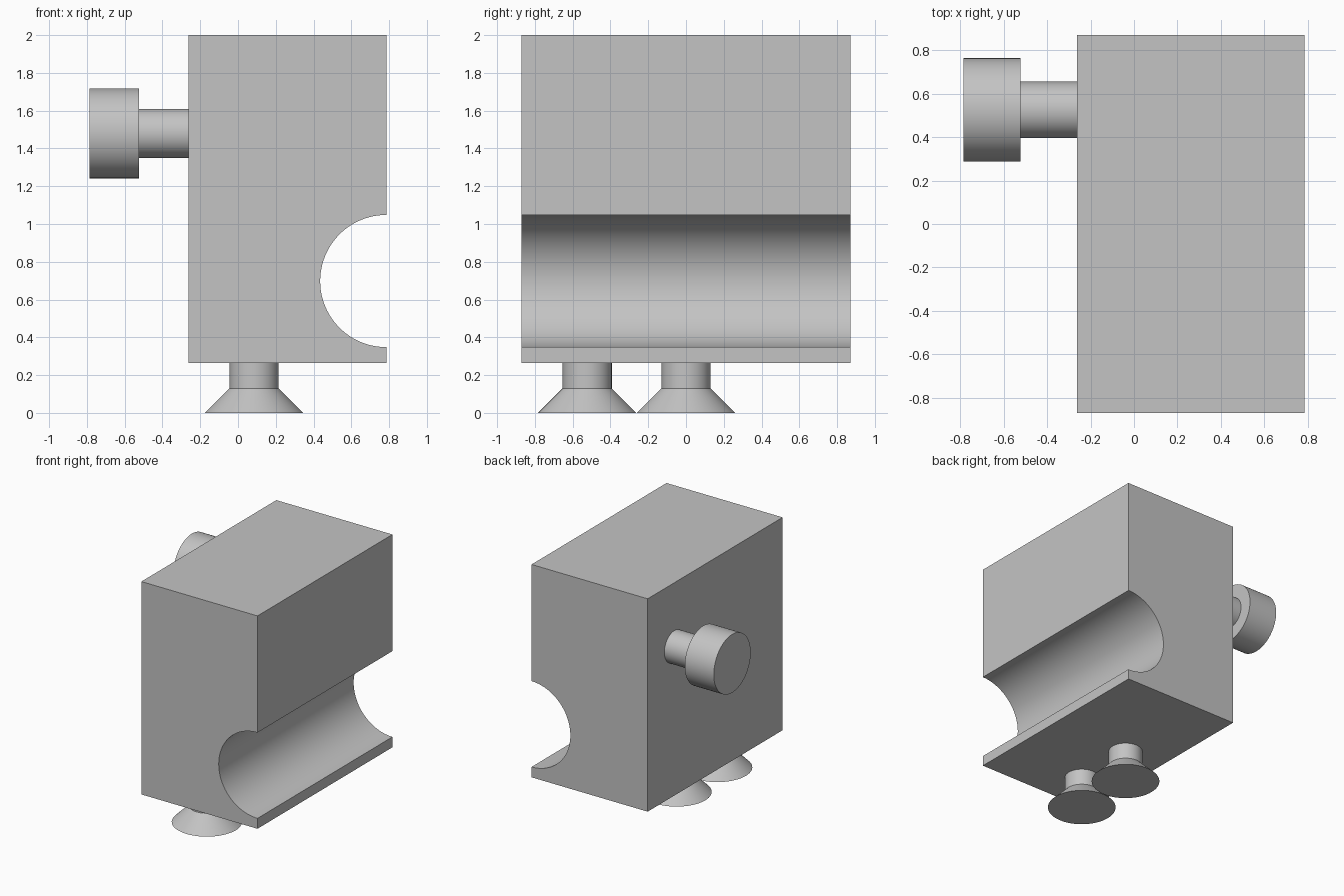
import bpy
import math
import bmesh
from mathutils import Matrix, Vector

cube = bpy.data.objects.get("Cube")
if cube:
    bpy.data.objects.remove(cube, do_unlink=True)

# Single plain grey
grey = bpy.data.materials.new("plain grey")
grey.use_nodes = True
colour = (0.55, 0.55, 0.55, 1)
grey.diffuse_color = colour
grey.node_tree.nodes["Principled BSDF"].inputs["Base Color"].default_value = colour


def finish(bm, name):
    bmesh.ops.recalc_face_normals(bm, faces=bm.faces)
    mesh = bpy.data.meshes.new(name)
    bm.to_mesh(mesh)
    bm.free()
    mesh.materials.append(grey)
    obj = bpy.data.objects.new(name, mesh)
    bpy.context.collection.objects.link(obj)
    bpy.ops.object.select_all(action="DESELECT")
    obj.select_set(True)
    bpy.context.view_layer.objects.active = obj
    bpy.ops.object.shade_smooth_by_angle(angle=math.radians(30))
    return obj


def extrude_y(name, outline, y0, y1):
    """Extrude an x, z outline along y."""
    bm = bmesh.new()
    face = bm.faces.new([bm.verts.new((x, y0, z)) for x, z in outline])
    result = bmesh.ops.extrude_face_region(bm, geom=[face])
    verts = [v for v in result["geom"] if isinstance(v, bmesh.types.BMVert)]
    bmesh.ops.translate(bm, verts=verts, vec=(0, y1 - y0, 0))
    return finish(bm, name)


def turned(name, profile, location, rotation=Matrix(), sides=64):
    """Revolve a radius, height profile around its axis, capping both ends."""
    bm = bmesh.new()
    rings = []
    for r, h in profile:
        angles = [math.tau * i / sides for i in range(sides)]
        rings.append([bm.verts.new((r * math.cos(a), r * math.sin(a), h)) for a in angles])
    for low, high in zip(rings, rings[1:]):
        for i in range(sides):
            j = (i + 1) % sides
            bm.faces.new((low[i], low[j], high[j], high[i]))
    bm.faces.new(rings[0])
    bm.faces.new(rings[-1])
    bm.transform(Matrix.Translation(Vector(location)) @ rotation)
    return finish(bm, name)


# Block with a half-round channel along its left side
left, right, bottom, top = 0.785, -0.263, 0.263, 2.0
radius, centre_z, steps = 0.35, 0.698, 48
outline = [(right, bottom), (left, bottom)]
for i in range(steps + 1):
    a = math.pi * i / steps
    outline.append((left - radius * math.sin(a), centre_z - radius * math.cos(a)))
outline += [(left, top), (right, top)]
extrude_y("grooved_block", outline, -0.87, 0.87)

# Flared feet under the block
for name, y in (("front_foot", -0.523), ("middle_foot", 0.0)):
    turned(name, [(0.26, 0), (0.13, 0.13), (0.13, bottom)], (0.085, y, 0))

# Side knob on its shaft, pointing towards -x
turned("side_knob", [(0.13, 0), (0.13, 0.26), (0.238, 0.26), (0.238, 0.522)],
       (right, 0.525, 1.48), Matrix.Rotation(-math.pi / 2, 4, "Y"))
